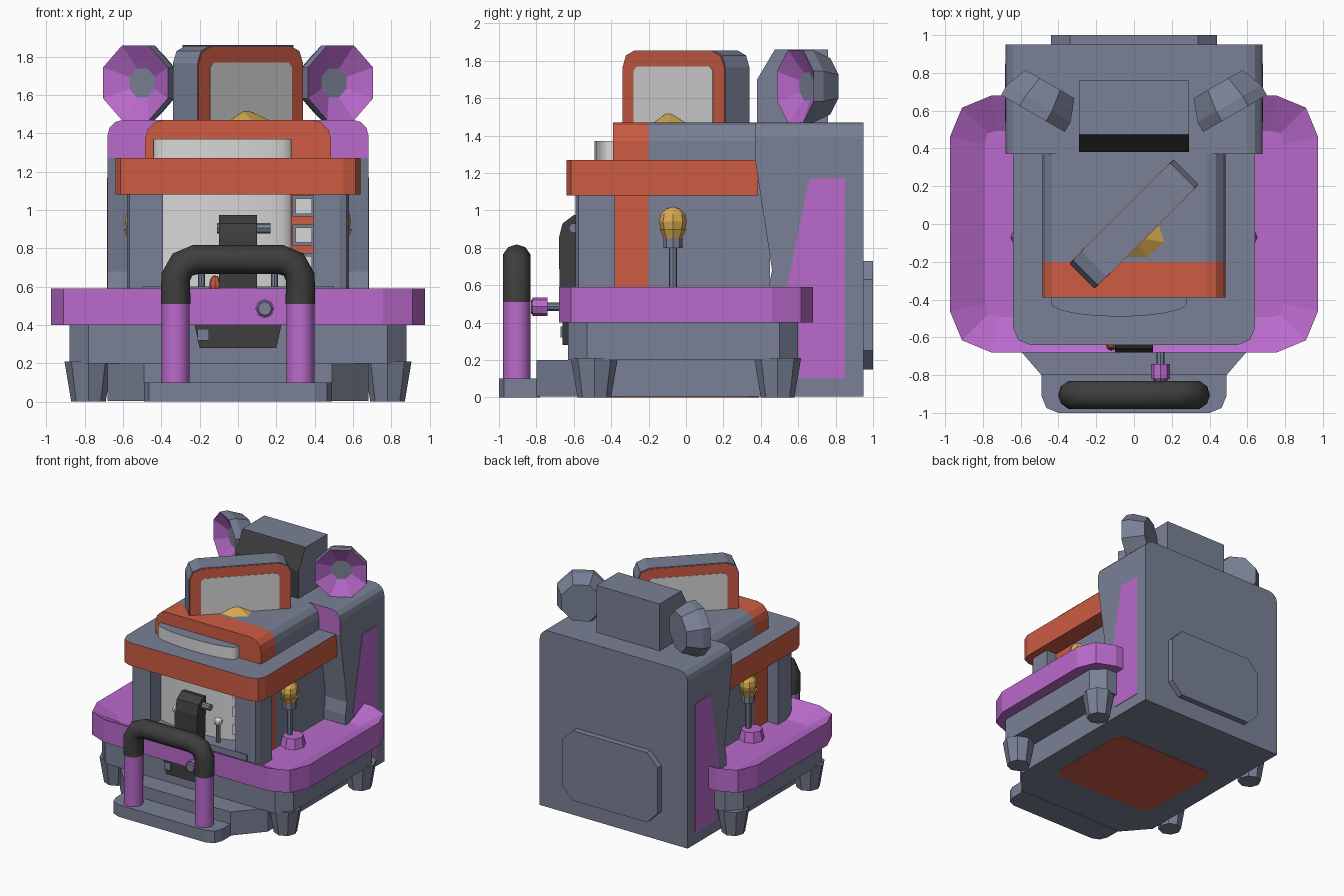
import bpy, bmesh, math
from mathutils import Matrix, Vector

if "Cube" in bpy.data.objects:
    bpy.data.objects.remove(bpy.data.objects["Cube"])

def mat(name, rgb):
    m = bpy.data.materials.new(name)
    lin = [((c / 255 + 0.055) / 1.055) ** 2.4 for c in rgb]
    m.diffuse_color = (*lin, 1)
    m.use_nodes = True
    m.node_tree.nodes["Principled BSDF"].inputs["Base Color"].default_value = m.diffuse_color
    return m

GRAY = mat("slate gray", (122, 129, 150))
PURPLE = mat("purple", (186, 106, 204))
ORANGE = mat("orange red", (205, 92, 68))
WHITE = mat("light gray", (215, 215, 215))
DARK = mat("charcoal", (62, 62, 63))
GOLD = mat("gold", (215, 170, 80))

def finish(name, bm, mats, rule=None, smooth=False, matrix=None):
    bmesh.ops.recalc_face_normals(bm, faces=bm.faces)
    bm.normal_update()
    if rule:
        for f in bm.faces:
            f.material_index = rule(f.normal, f.calc_center_median())
    if matrix:
        bm.transform(matrix)
    me = bpy.data.meshes.new(name)
    bm.to_mesh(me)
    bm.free()
    ob = bpy.data.objects.new(name, me)
    bpy.context.collection.objects.link(ob)
    for m in mats:
        me.materials.append(m)
    if smooth:
        bpy.ops.object.select_all(action='DESELECT')
        ob.select_set(True)
        bpy.context.view_layer.objects.active = ob
        bpy.ops.object.shade_smooth_by_angle(angle=math.radians(40))
    return ob

def prism_bm(pts, axis, lo, hi):
    put = {'x': lambda a, b, h: (h, a, b), 'y': lambda a, b, h: (a, h, b),
           'z': lambda a, b, h: (a, b, h)}[axis]
    bm = bmesh.new()
    bot = [bm.verts.new(put(a, b, lo)) for a, b in pts]
    top = [bm.verts.new(put(a, b, hi)) for a, b in pts]
    n = len(pts)
    bm.faces.new(bot)
    bm.faces.new(top)
    for i in range(n):
        bm.faces.new((bot[i], bot[(i + 1) % n], top[(i + 1) % n], top[i]))
    return bm

def prism(name, pts, axis, lo, hi, *mats, **kw):
    return finish(name, prism_bm(pts, axis, lo, hi), mats, **kw)

def box(name, x0, x1, y0, y1, z0, z1, m):
    return prism(name, [(x0, y0), (x1, y0), (x1, y1), (x0, y1)], 'z', z0, z1, m)

def rounded(x0, x1, y0, y1, radii, n=2):
    """Rectangle with corner radii in order (x1y1, x0y1, x0y0, x1y0)."""
    out = []
    for k, (cx, cy, sx, sy) in enumerate([(x1, y1, 1, 1), (x0, y1, -1, 1), (x0, y0, -1, -1), (x1, y0, 1, -1)]):
        r = radii[k]
        if r == 0:
            out.append((cx, cy))
            continue
        for i in range(n + 1):
            t = math.pi / 2 * (k + i / n)
            out.append((cx - sx * r + r * math.cos(t), cy - sy * r + r * math.sin(t)))
    return out

def rod(name, p, q, r1, r2, seg, m, smooth=False):
    p, q = Vector(p), Vector(q)
    bm = bmesh.new()
    bmesh.ops.create_cone(bm, cap_ends=True, segments=seg, radius1=r1, radius2=r2, depth=(q - p).length)
    rot = (q - p).to_track_quat('Z', 'Y').to_matrix().to_4x4()
    return finish(name, bm, [m], smooth=smooth, matrix=Matrix.Translation((p + q) / 2) @ rot)

def ball(name, p, scale, m, u=8, v=6):
    bm = bmesh.new()
    bmesh.ops.create_uvsphere(bm, u_segments=u, v_segments=v, radius=1)
    return finish(name, bm, [m], matrix=Matrix.Translation(p) @ Matrix.Diagonal((*scale, 1)))

# Lower hull, underside plate, front step
prism("lower_hull", [(-.68, .94), (.68, .94), (.68, -.58), (.49, -.8), (-.49, -.8), (-.68, -.58)],
      'z', .004, .2, GRAY)
prism("underside_plate", rounded(-.48, .48, -.41, .39, (.06,) * 4, 1), 'z', 0, .008, ORANGE)
prism("front_step", rounded(-.49, .49, -1, -.78, (0, 0, .09, .09)), 'z', 0, .1, GRAY)

# Skirt, legs and bumper with sunken deck
prism("skirt", rounded(-.88, .88, -.63, .6, (.1,) * 4, 1), 'z', .2, .42, GRAY)
for sx in (-1, 1):
    for y in (-.49, .49):
        rod("leg", (sx * .78, y, 0), (sx * .78, y, .21), .09, .125, 8, GRAY)
bm = prism_bm(rounded(-.975, .975, -.68, .68, (.22,) * 4), 'z', .4, .59)
bmesh.ops.recalc_face_normals(bm, faces=bm.faces)
top = [f for f in bm.faces if f.normal.z > .9]
bmesh.ops.inset_region(bm, faces=top, thickness=.19)
bmesh.ops.translate(bm, verts=top[0].verts, vec=(0, 0, -.09))
finish("bumper", bm, [PURPLE])

# Rear block with rounded shoulders and purple front collar
bm = prism_bm([(.95, .004), (.95, 1.47), (.37, 1.47), (.37, 1.27), (.46, .68), (.44, .58), (.44, .004)],
              'x', -.68, .68)
edges = [e for e in bm.edges if all(v.co.z > 1.46 for v in e.verts)
         and abs(e.verts[0].co.x - e.verts[1].co.x) < .01]
bmesh.ops.bevel(bm, geom=edges, offset=.08, segments=3, profile=.5, affect='EDGES')
finish("rear_block", bm, [GRAY, PURPLE], rule=lambda n, c: int(n.y < -.95 and c.z > 1.25))
for sx in (-1, 1):
    prism("side_stripe", [(.58, .1), (.85, .1), (.85, 1.17), (.66, 1.17), (.54, .59)],
          'x', sx * .676, sx * .684, PURPLE)
prism("back_panel", rounded(-.44, .44, .15, .73, (.1,) * 4, 1), 'y', .94, 1.0, GRAY)

# Cabin body: orange front hoop, gray rear
arch = rounded(-.485, .485, .1, 1.47, (.1, .1, 0, 0), 3)
prism("cabin_front", arch, 'y', -.39, -.2, ORANGE)
prism("cabin_rear", arch, 'y', -.2, .45, GRAY)
prism("cabin_roof_rim", rounded(-.64, .64, -.64, .385, (0, 0, .09, .09)), 'z', 1.08, 1.27,
      ORANGE, GRAY, rule=lambda n, c: int(n.z > .9))
box("cabin_floor", -.5, .5, -.6, -.38, .45, .6, GRAY)
for sx in (-1, 1):
    x0, x1 = sorted((sx * .39, sx * .58))
    r = (0, 0, .05, 0) if sx < 0 else (0, 0, 0, .05)
    prism("front_column", rounded(x0, x1, -.59, -.38, r), 'z', .5, 1.1, GRAY)

# Curved screen and button panel
arc = [(-.08 - .36 * math.cos(math.pi * i / 12), -.42 - .07 * math.sin(math.pi * i / 12)) for i in range(13)]
prism("curved_screen", arc + [(.28, -.38), (-.44, -.38)], 'z', .58, 1.37, WHITE, GRAY,
      rule=lambda n, c: int(n.z > .9), smooth=True)
for z in (1.02, .87, .72):
    box("panel_button", .3, .385, -.5, -.38, z - .04, z + .04, WHITE)
    box("button_base", .285, .39, -.44, -.38, z - .055, z + .055, GRAY)

# Control stand, crossbar, levers and small button
prism("control_stand", [(-.58, .5), (-.675, .5), (-.68, .85), (-.66, .93), (-.6, .975), (-.56, .97)],
      'x', -.1, .1, DARK)
rod("control_crossbar", (-.11, -.6, .905), (.17, -.6, .905), .027, .027, 8, GRAY)
for sx in (-1, 1):
    rod("lever_stick", (sx * .19, -.53, .58), (sx * .19, -.53, .76), .018, .018, 8, GRAY)
    ball("lever_knob", (sx * .19, -.53, .77), (.035, .035, .035), WHITE)
ball("control_button", (-.12, -.64, .61), (.03, .03, .05), ORANGE)
prism("lower_vent", [(-.2, .28), (.2, .28), (.23, .42), (-.23, .42)], 'y', -.66, -.6, DARK)
box("vent_clip", -.21, -.15, -.67, -.65, .32, .38, GRAY)

# Side lamps on posts
for sx in (-1, 1):
    x = sx * .525
    rod("lamp_foot", (x + sx * .03, -.07, .49), (x + sx * .03, -.07, .58), .1, .08, 8, PURPLE)
    rod("lamp_post", (x, -.07, .55), (x, -.07, .82), .022, .022, 8, GRAY)
    rod("lamp_collar", (x, -.07, .8), (x, -.07, .85), .05, .05, 8, GRAY)
    rod("lamp_bulb_base", (x, -.07, .84), (x, -.07, .9), .045, .07, 8, GOLD)
    ball("lamp_bulb", (x, -.07, .94), (.065, .075, .08), GOLD)

# Front handle: purple posts, dark padded arch
for sx in (-1, 1):
    rod("handle_post", (sx * .325, -.905, .09), (sx * .325, -.905, .52), .073, .073, 16, PURPLE, True)
cu = bpy.data.curves.new("handle_arch", 'CURVE')
cu.dimensions = '3D'
cu.bevel_depth, cu.bevel_resolution, cu.use_fill_caps = .077, 3, True
path = [(-.325, .51), (-.325, .65), (-.29, .715), (-.22, .742)]
path += [(-x, z) for x, z in reversed(path)]
sp = cu.splines.new('POLY')
sp.points.add(len(path) - 1)
for pt, (x, z) in zip(sp.points, path):
    pt.co = (x, -.905, z, 1)
sp.use_smooth = True
cu.materials.append(DARK)
bpy.context.collection.objects.link(bpy.data.objects.new("handle_arch", cu))

# Front gear knob
rod("knob_stem", (.14, -.65, .485), (.14, -.76, .485), .022, .022, 8, GRAY)
rod("knob_head", (.14, -.74, .485), (.14, -.82, .485), .05, .05, 8, PURPLE)
rod("knob_cap", (.14, -.81, .485), (.14, -.83, .485), .05, .035, 8, GRAY)

# Angled roof display
turn = Matrix.Rotation(math.radians(45), 4, 'Z')
prism("display_body", rounded(-.39, .39, 1.45, 1.855, (.09, .09, 0, 0)), 'y', -.09, .09, GRAY, matrix=turn)
for s in (-1, 1):
    prism("display_frame", rounded(-.385, .385, 1.46, 1.85, (.09, .09, 0, 0)), 'y', s * .088, s * .095,
          ORANGE, matrix=turn)
    prism("display_glass", rounded(-.3, .3, 1.46, 1.77, (.025, .025, 0, 0), 1), 'y', s * .09, s * .098,
          WHITE, matrix=turn)

# Gold beacon dome on the cabin roof
bm = bmesh.new()
bmesh.ops.create_cone(bm, cap_ends=True, segments=7, radius1=.21, radius2=.05, depth=.07)
finish("roof_beacon", bm, [GOLD], matrix=Matrix.Translation((0, -.07, 1.485)) @ Matrix.Diagonal((1, .7, 1, 1)))

# Rear top housing with dark front
prism("top_housing", [(.76, 1.45), (.76, 1.86), (.475, 1.86), (.38, 1.7), (.38, 1.45)], 'x', -.29, .29,
      GRAY, DARK, rule=lambda n, c: int(n.y < -.5))

# Octagonal floodlights: gray shell, recessed purple dish, gray lens
k = 1 / math.cos(math.pi / 8)
rings = [(.15, .18), (.195, .06), (.195, 0), (.075, .07)]
for sx in (-1, 1):
    bm = bmesh.new()
    loops = [[bm.verts.new((r * k * math.cos(math.pi * (i + .5) / 4), y, r * k * math.sin(math.pi * (i + .5) / 4)))
              for i in range(8)] for r, y in rings]
    for j in range(3):
        for i in range(8):
            f = bm.faces.new((loops[j][i], loops[j][(i + 1) % 8], loops[j + 1][(i + 1) % 8], loops[j + 1][i]))
            f.material_index = int(j == 2)
    bm.faces.new(loops[0])
    bm.faces.new(loops[3])
    place = Matrix.Translation((sx * .535, .585, 1.663)) @ Matrix.Rotation(sx * math.radians(30), 4, 'Z')
    finish("floodlight", bm, [GRAY, PURPLE], matrix=place)
